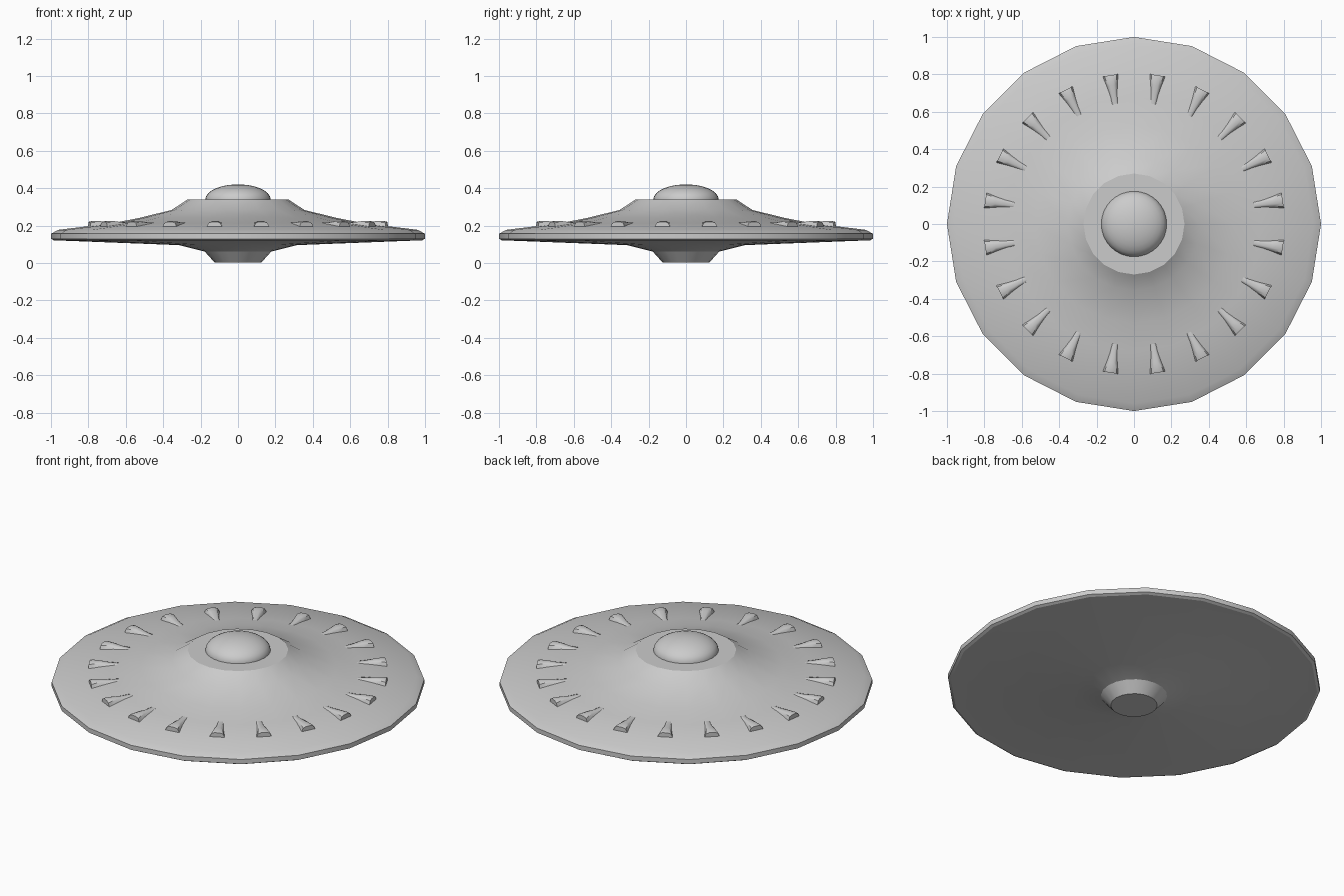
import bpy, math

if "Cube" in bpy.data.objects:
    bpy.data.objects.remove(bpy.data.objects["Cube"])

SIDES = 20
UPPER = [(0.27, 0.34), (0.355, 0.284), (0.53, 0.241), (0.68, 0.212), (0.96, 0.178), (1.0, 0.157)]


def make_object(name, verts, faces, angle=30):
    mesh = bpy.data.meshes.new(name)
    mesh.from_pydata(verts, [], faces)
    mesh.update()
    obj = bpy.data.objects.new(name, mesh)
    bpy.context.collection.objects.link(obj)
    bpy.ops.object.select_all(action='DESELECT')
    obj.select_set(True)
    bpy.context.view_layer.objects.active = obj
    bpy.ops.object.mode_set(mode='EDIT')
    bpy.ops.mesh.select_all(action='SELECT')
    bpy.ops.mesh.normals_make_consistent(inside=False)
    bpy.ops.object.mode_set(mode='OBJECT')
    bpy.ops.object.shade_smooth_by_angle(angle=math.radians(angle))
    return obj


def lathe(name, profile, sides, angle=30):
    """Spin a (radius, height) profile and cap both ends."""
    verts = [(r * math.cos(2 * math.pi * i / sides), r * math.sin(2 * math.pi * i / sides), z)
             for r, z in profile for i in range(sides)]
    faces = []
    for k in range(len(profile) - 1):
        for i in range(sides):
            j = (i + 1) % sides
            faces.append((k * sides + i, k * sides + j, (k + 1) * sides + j, (k + 1) * sides + i))
    faces.append(tuple(reversed(range(sides))))
    faces.append(tuple((len(profile) - 1) * sides + i for i in range(sides)))
    return make_object(name, verts, faces, angle)


def surface_z(x, y):
    """Height of the upper hull on a facet centred on local +x."""
    r = x / math.cos(math.pi / SIDES)
    for (r0, z0), (r1, z1) in zip(UPPER, UPPER[1:]):
        if r0 <= r <= r1:
            return z0 + (z1 - z0) * (r - r0) / (r1 - r0)
    return UPPER[-1][1]


# Saucer hull: belly, thin rim, sloping upper skin and flat deck
belly = [(0.125, 0.003), (0.178, 0.062), (0.315, 0.096), (0.985, 0.122), (1.0, 0.13)]
lathe("saucer_hull", belly + UPPER[::-1] + [(0.17, 0.34)], SIDES, 25)

# Cockpit dome
dome = [(0.175, 0.335)]
for i in range(8):
    a = math.radians(12 * i)
    dome.append((0.175 * math.cos(a), 0.34 + 0.081 * math.sin(a)))
lathe("cockpit_dome", dome, 32, 40)

# Ring of scoop-shaped hoods: narrow at the inner end, open and wide outward
STATIONS = [(0.65, 0.014, 0.0), (0.70, 0.020, 0.010), (0.75, 0.030, 0.022),
            (0.79, 0.040, 0.027), (0.805, 0.043, 0.025)]
ACROSS = [(-1, -0.15), (-0.75, 0.75), (-0.35, 1), (0.35, 1), (0.75, 0.75), (1, -0.15)]
n = len(ACROSS)
verts, faces = [], []
for k in range(SIDES):
    a = 2 * math.pi * (k + 0.5) / SIDES
    base = len(verts)
    for x, half, h in STATIONS:
        for u, v in ACROSS:
            y = u * half
            z = surface_z(x, y) + v * h
            verts.append((x * math.cos(a) - y * math.sin(a), x * math.sin(a) + y * math.cos(a), z))
    for s in range(len(STATIONS) - 1):
        for i in range(n - 1):
            p = base + s * n + i
            faces.append((p, p + n, p + n + 1, p + 1))
        p = base + s * n
        faces.append((p, p + n - 1, p + 2 * n - 1, p + n))
    faces.append(tuple(base + i for i in range(n)))
    end = base + (len(STATIONS) - 1) * n
    faces.append(tuple(end + i for i in reversed(range(n))))
make_object("rim_hoods", verts, faces, 45)
